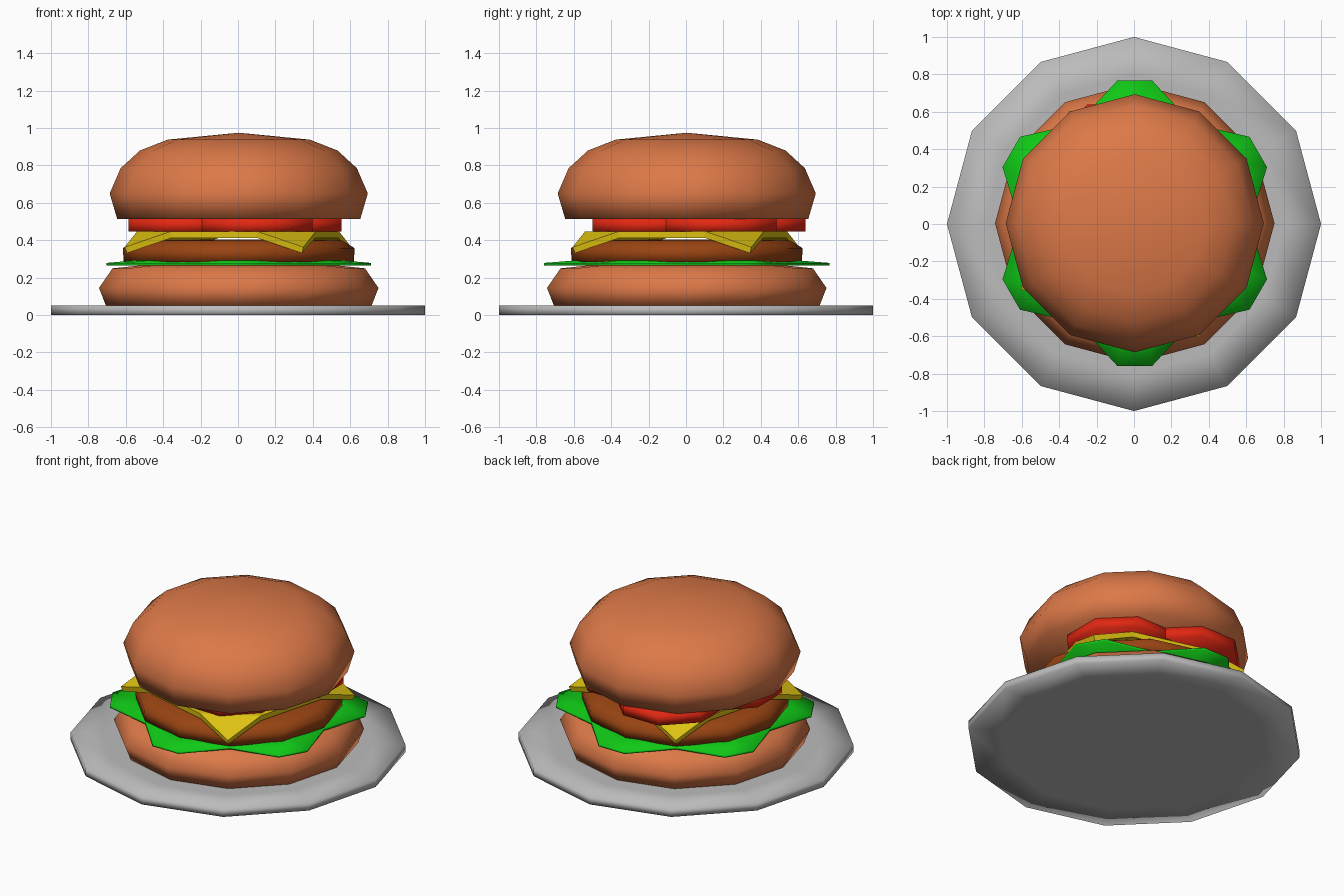
import bpy, bmesh, math

if "Cube" in bpy.data.objects:
    bpy.data.objects.remove(bpy.data.objects["Cube"])


def material(name, rgb):
    m = bpy.data.materials.new(name)
    m.diffuse_color = (*rgb, 1)
    m.use_nodes = True
    m.node_tree.nodes["Principled BSDF"].inputs["Base Color"].default_value = m.diffuse_color
    return m


BUN = material("baked bun", (0.72, 0.19, 0.065))
PLATE = material("grey plate", (0.50, 0.50, 0.50))
GREEN = material("lettuce green", (0.005, 0.58, 0.008))
BROWN = material("meat brown", (0.32, 0.058, 0.006))
YELLOW = material("cheese yellow", (0.76, 0.56, 0.006))
RED = material("tomato red", (0.76, 0.02, 0.006))


def finish(name, bm, mat, smooth=True):
    bmesh.ops.recalc_face_normals(bm, faces=bm.faces)
    me = bpy.data.meshes.new(name)
    bm.to_mesh(me)
    bm.free()
    me.materials.append(mat)
    for p in me.polygons:
        p.use_smooth = smooth
    ob = bpy.data.objects.new(name, me)
    bpy.context.collection.objects.link(ob)
    return ob


def regular(n, turn=0.0):
    return [(math.cos(turn + math.tau * i / n), math.sin(turn + math.tau * i / n)) for i in range(n)]


def stack(name, outline, profile, mat, centre=(0.004, 0.004)):
    """Loft an outline through (scale, z) levels; a zero scale closes to a point."""
    bm = bmesh.new()
    rings = []
    for s, z in profile:
        pts = outline if s > 0 else [(0, 0)]
        rings.append([bm.verts.new((centre[0] + x * s, centre[1] + y * s, z)) for x, y in pts])
    n = len(outline)
    for a, b in zip(rings, rings[1:]):
        for i in range(n):
            j = (i + 1) % n
            if len(a) == 1:
                bm.faces.new((a[0], b[i], b[j]))
            elif len(b) == 1:
                bm.faces.new((a[i], a[j], b[0]))
            else:
                bm.faces.new((a[i], a[j], b[j], b[i]))
    return finish(name, bm, mat)


twelve = regular(12)

# Plate
stack("plate", twelve, [(0, 0), (0.8, 0), (1, 0), (1, 0.05), (0.8, 0.05), (0, 0.05)], PLATE, (0, 0))

# Buns
stack("bottom_bun", twelve, [(0, 0.05), (0.71, 0.05), (0.747, 0.145), (0.675, 0.25),
                             (0.5, 0.268), (0, 0.27)], BUN)
stack("top_bun", twelve, [(0, 0.515), (0.65, 0.515), (0.69, 0.65), (0.632, 0.785),
                          (0.528, 0.88), (0.38, 0.938), (0, 0.975)], BUN)

# Lettuce leaf: six blunt lobes with a notch between each pair
leaf = []
for k in range(6):
    for deg, r in ((-7, 0.768), (7, 0.768), (30, 0.615)):
        a = math.radians(30 + 60 * k + deg)
        leaf.append((r * math.cos(a), r * math.sin(a)))
stack("lettuce", leaf, [(0, 0.265), (1, 0.265), (1, 0.279), (0.75, 0.294), (0, 0.298)], GREEN)

# Meat patty
stack("patty", twelve, [(0, 0.285), (0.615, 0.285), (0.62, 0.358), (0.55, 0.40), (0, 0.405)], BROWN)

# Cheese slice: turned square whose corners fold down
bm = bmesh.new()
corners = [(0.7 * x, 0.7 * y) for x, y in regular(4, math.radians(30))]
tips, flat = [], []
for i, c in enumerate(corners):
    d = corners[(i + 1) % 4]
    tips.append(bm.verts.new((*c, 0.363)))
    for t in (0.26, 0.74):
        flat.append(bm.verts.new((c[0] + (d[0] - c[0]) * t, c[1] + (d[1] - c[1]) * t, 0.448)))
bm.faces.new(flat)
for i in range(4):
    bm.faces.new((flat[2 * i - 1], tips[i], flat[2 * i]))
cheese = finish("cheese", bm, YELLOW, False)
mod = cheese.modifiers.new("thickness", "SOLIDIFY")
mod.thickness = 0.035
mod.offset = -1

# Four overlapping tomato slices, a quarter turn apart
eight = regular(8, math.radians(22.5))
for k in range(4):
    a = k * math.pi / 2
    ox, oy = 0.105, -0.26
    cx = -0.015 + ox * math.cos(a) - oy * math.sin(a)
    cy = 0.07 + ox * math.sin(a) + oy * math.cos(a)
    stack(f"tomato_slice_{k + 1}", eight, [(0, 0.446), (0.335, 0.446), (0.335, 0.517), (0, 0.517)],
          RED, (cx, cy))
